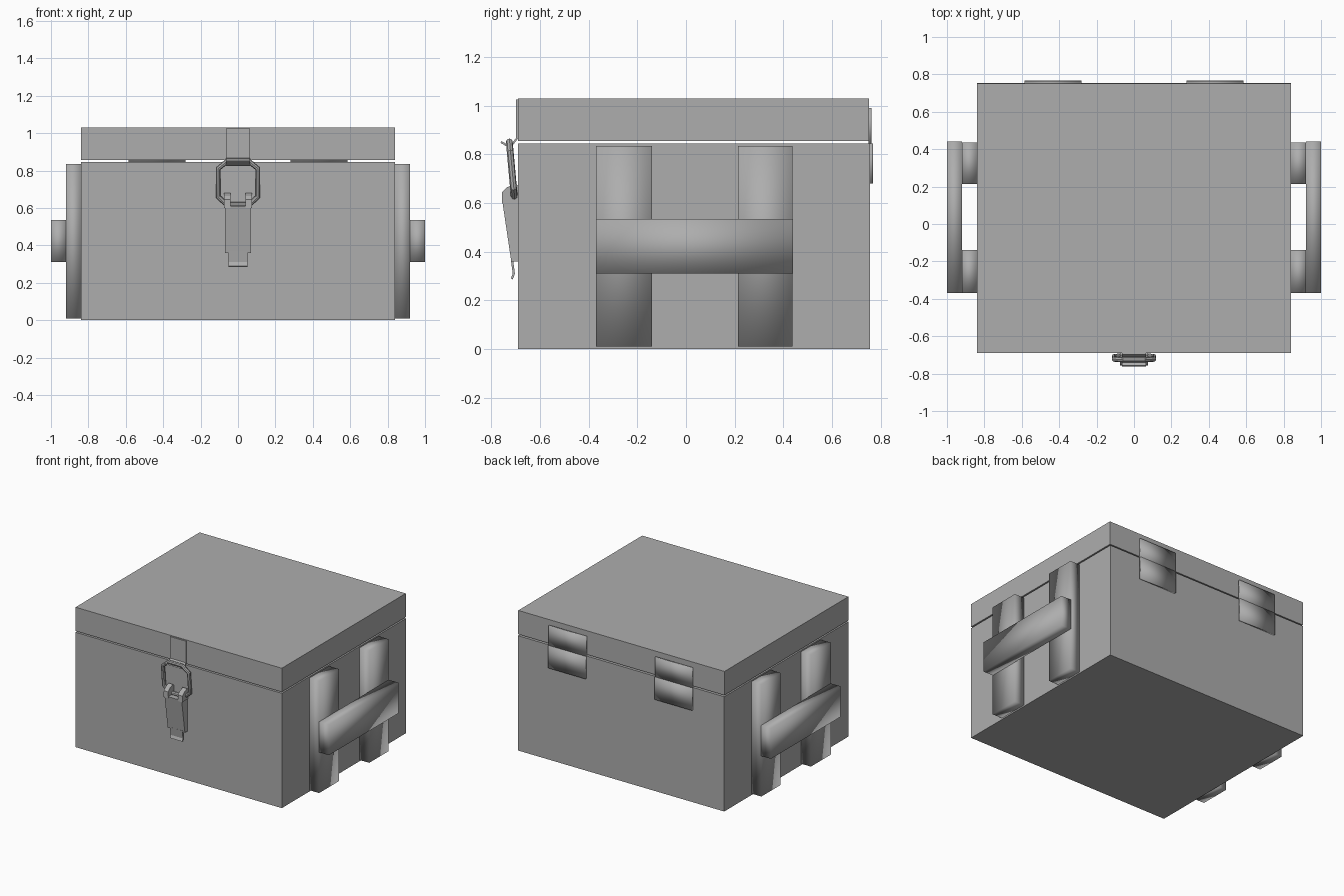
import bpy, bmesh
from mathutils import Vector

cube = bpy.data.objects.get("Cube")
if cube:
    bpy.data.objects.remove(cube, do_unlink=True)

GREY = (0.42, 0.42, 0.42, 1)
metal = bpy.data.materials.new("grey metal")
metal.use_nodes = True
metal.diffuse_color = GREY
bsdf = next(n for n in metal.node_tree.nodes if n.type == 'BSDF_PRINCIPLED')
bsdf.inputs["Base Color"].default_value = GREY


def finish(name, bm, smooth=False):
    bmesh.ops.recalc_face_normals(bm, faces=bm.faces)
    for f in bm.faces:
        f.smooth = smooth
    mesh = bpy.data.meshes.new(name)
    bm.to_mesh(mesh)
    bm.free()
    mesh.materials.append(metal)
    ob = bpy.data.objects.new(name, mesh)
    bpy.context.collection.objects.link(ob)
    return ob


def box(name, lo, hi, smooth=False):
    bm = bmesh.new()
    bmesh.ops.create_cube(bm, size=1)
    lo, hi = Vector(lo), Vector(hi)
    for v in bm.verts:
        v.co = (lo + hi) / 2 + v.co * (hi - lo)
    return finish(name, bm, smooth)


def extrude(name, profile, x0, x1):
    """Side profile of (y, z) points drawn out along x."""
    bm = bmesh.new()
    face = bm.faces.new([bm.verts.new((x0, y, z)) for y, z in profile])
    out = bmesh.ops.extrude_face_region(bm, geom=[face])
    moved = [g for g in out["geom"] if isinstance(g, bmesh.types.BMVert)]
    bmesh.ops.translate(bm, verts=moved, vec=(x1 - x0, 0, 0))
    return finish(name, bm)


def strip(name, path, x0, x1, thick):
    """Bent sheet following a (y, z) path."""
    pts = [Vector(p) for p in path]
    side = []
    for i, p in enumerate(pts):
        d = (pts[min(i + 1, len(pts) - 1)] - pts[max(i - 1, 0)]).normalized()
        side.append(p + Vector((-d.y, d.x)) * thick)
    return extrude(name, pts + side[::-1], x0, x1)


# Box and the lid floating just above it
box("body", (-0.84, -0.69, 0), (0.84, 0.755, 0.845))
box("lid", (-0.84, -0.69, 0.855), (0.84, 0.752, 1.03))

# Side handles: two upright straps and a cross bar; hinges at the back
for s, label in ((1, "left"), (-1, "right")):
    for place, y0, y1 in (("front", -0.37, -0.14), ("back", 0.213, 0.437)):
        xs = sorted((s * 0.84, s * 0.92))
        box(f"{label}_{place}_strap", (xs[0], y0, 0.01), (xs[1], y1, 0.835), True)
    xs = sorted((s * 0.92, s))
    box(f"{label}_handle_bar", (xs[0], -0.37, 0.31), (xs[1], 0.44, 0.535), True)
    xs = sorted((s * 0.28, s * 0.585))
    box(f"{label}_hinge_upper", (xs[0], 0.75, 0.845), (xs[1], 0.763, 0.99), True)
    box(f"{label}_hinge_lower", (xs[0], 0.755, 0.68), (xs[1], 0.768, 0.845), True)

# Catch plate on the lid with its hook
strip("catch_hook", [(-0.69, 1.025), (-0.69, 0.865), (-0.722, 0.825), (-0.762, 0.847)],
      -0.065, 0.065, -0.009)

# Wire loop: chamfered rectangle, leaning in at the bottom
outline = [(0.055, 0.852), (0.106, 0.81), (0.106, 0.66), (0.06, 0.618)]
outline += [(-x, z) for x, z in reversed(outline)]
wire = bpy.data.curves.new("latch_loop", 'CURVE')
wire.dimensions = '3D'
wire.bevel_depth = 0.014
wire.bevel_resolution = 2
spline = wire.splines.new('POLY')
spline.points.add(len(outline) - 1)
for p, (x, z) in zip(spline.points, outline):
    p.co = (x, -0.705 - (z - 0.618) * 0.09, z, 1)
spline.use_cyclic_u = True
wire.materials.append(metal)
loop = bpy.data.objects.new("latch_loop", wire)
bpy.context.collection.objects.link(loop)
bpy.ops.object.select_all(action='DESELECT')
loop.select_set(True)
bpy.context.view_layer.objects.active = loop
bpy.ops.object.convert(target='MESH')
bpy.ops.object.shade_smooth_by_angle()

# Lever: wedge body, two ears that hold the loop, and a turned-out tip
extrude("latch_lever", [(-0.69, 0.61), (-0.755, 0.61), (-0.718, 0.36), (-0.69, 0.36)],
        -0.07, 0.07)
for s, label in ((1, "left"), (-1, "right")):
    extrude(f"{label}_lever_ear",
            [(-0.69, 0.60), (-0.757, 0.60), (-0.755, 0.645), (-0.735, 0.665),
             (-0.70, 0.68), (-0.69, 0.67)], s * 0.04, s * 0.076)
strip("lever_tip", [(-0.72, 0.37), (-0.712, 0.31), (-0.72, 0.29)], -0.05, 0.05, 0.009)
